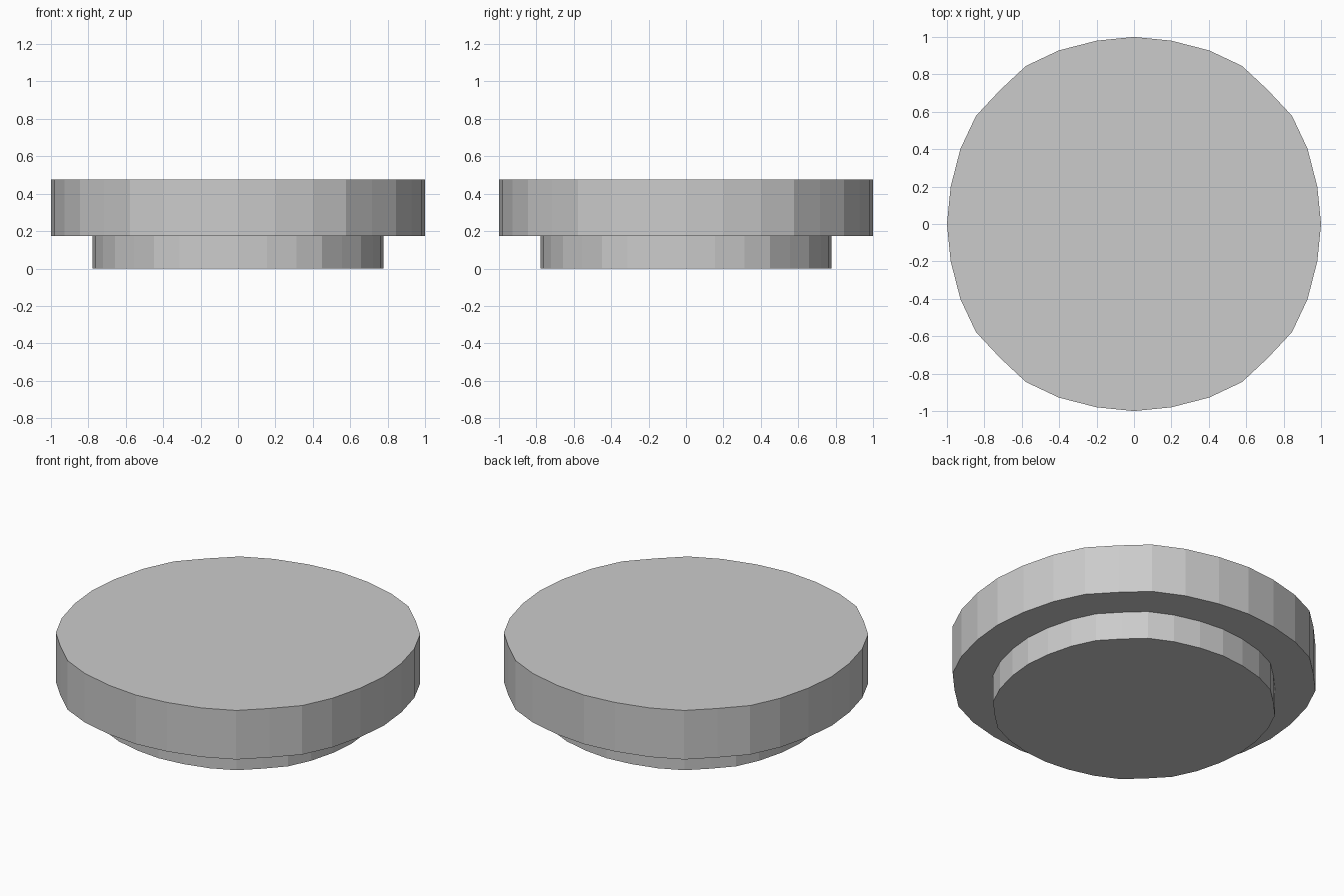
import bpy, bmesh

if "Cube" in bpy.data.objects:
    bpy.data.objects.remove(bpy.data.objects["Cube"])

# Slightly squared 32-sided outline, given as one eighth and mirrored round
octant = [(0, 1), (0.2, 0.98), (0.402, 0.928), (0.578, 0.845), (0.716, 0.716)]
quarter = octant + [(y, x) for x, y in reversed(octant[1:-1])]
outline = []
for _ in range(4):
    outline += quarter
    quarter = [(y, -x) for x, y in quarter]
outline.reverse()  # counter-clockwise

# Stepped profile: (scale, height) from the foot up to the top
profile = [(0.777, 0), (0.777, 0.173), (1, 0.173), (1, 0.477)]

# Loft the rings and cap both ends
bm = bmesh.new()
rings = [[bm.verts.new((x * s, y * s, z)) for x, y in outline] for s, z in profile]
n = len(outline)
for low, high in zip(rings, rings[1:]):
    for i in range(n):
        j = (i + 1) % n
        bm.faces.new((low[i], low[j], high[j], high[i]))
bm.faces.new(rings[0][::-1])
bm.faces.new(rings[-1])
bmesh.ops.recalc_face_normals(bm, faces=bm.faces)

mesh = bpy.data.meshes.new("stepped_disc")
bm.to_mesh(mesh)
bm.free()
bpy.context.collection.objects.link(bpy.data.objects.new("stepped_disc", mesh))
